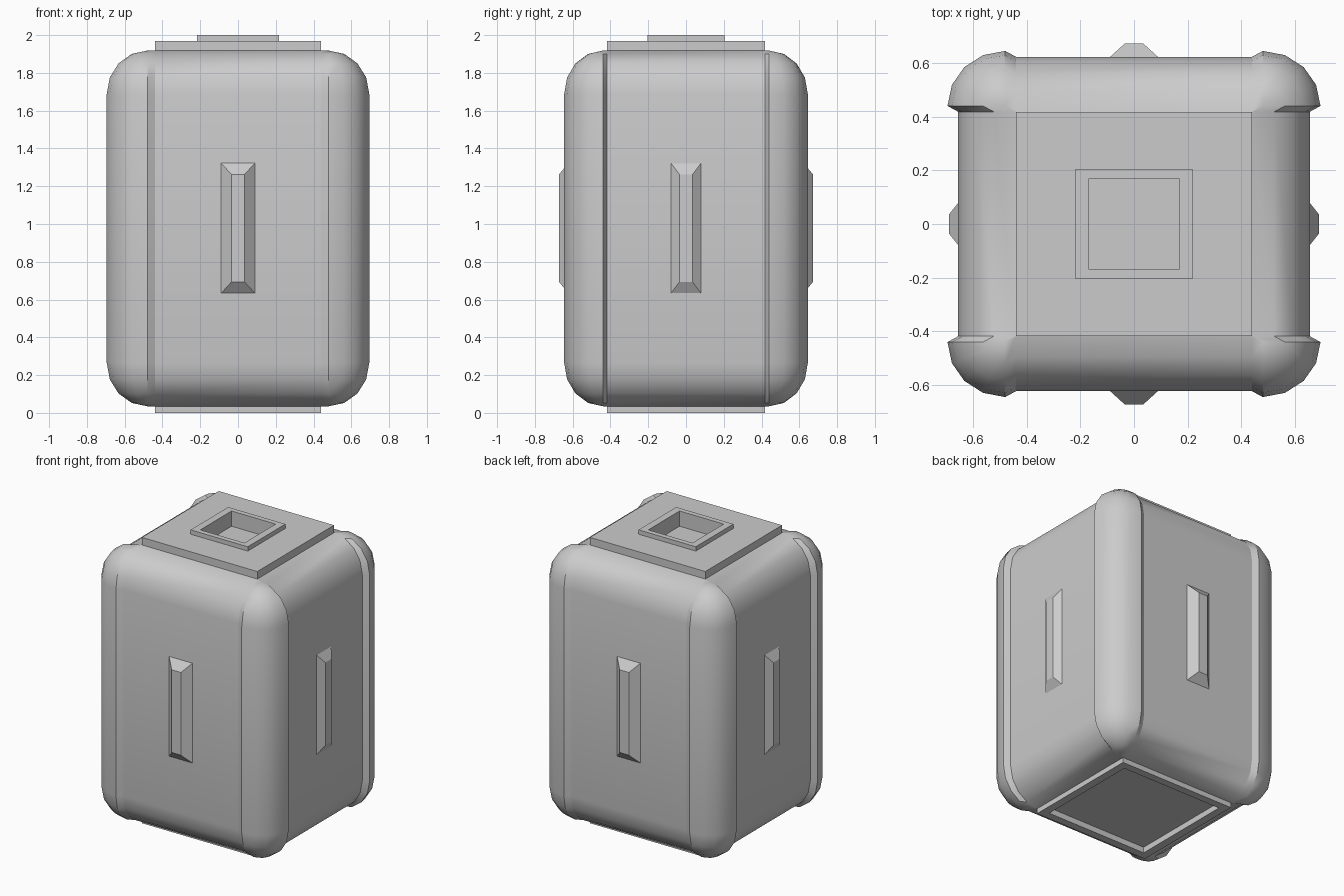
import bpy, bmesh
from math import sin, cos, pi, radians

if "Cube" in bpy.data.objects:
    bpy.data.objects.remove(bpy.data.objects["Cube"])

ARC = 4  # segments per rounded quarter
Z_LOW, Z_HIGH, R_Z = 0.035, 1.918, 0.23


def make_object(name, bm, smooth=False):
    bmesh.ops.remove_doubles(bm, verts=bm.verts, dist=1e-5)
    bmesh.ops.recalc_face_normals(bm, faces=bm.faces)
    mesh = bpy.data.meshes.new(name)
    bm.to_mesh(mesh)
    bm.free()
    ob = bpy.data.objects.new(name, mesh)
    bpy.context.collection.objects.link(ob)
    if smooth:
        bpy.ops.object.select_all(action='DESELECT')
        ob.select_set(True)
        bpy.context.view_layer.objects.active = ob
        bpy.ops.object.shade_smooth_by_angle(angle=radians(25))
    return ob


def rect_loft(name, rings, cap_start=False):
    """Skin rectangles given as (half_x, half_y, z) and cap the last one."""
    bm = bmesh.new()
    loops = [[bm.verts.new((sx * hx, sy * hy, z))
              for sx, sy in ((-1, -1), (1, -1), (1, 1), (-1, 1))] for hx, hy, z in rings]
    for a, b in zip(loops, loops[1:]):
        for i in range(4):
            j = (i + 1) % 4
            bm.faces.new((a[i], a[j], b[j], b[i]))
    bm.faces.new(loops[-1])
    if cap_start:
        bm.faces.new(loops[0][::-1])
    return make_object(name, bm)


# Body: vertical rounded profiles skinned round the four raised corner guards
def profile(px, py, dx, dy):
    low, high = Z_LOW + R_Z, Z_HIGH - R_Z
    pts = []
    for i in range(ARC + 1):
        t = pi / 2 * i / ARC
        pts.append((px + dx * sin(t), py + dy * sin(t), low - R_Z * cos(t)))
    return pts + [(x, y, high + low - z) for x, y, z in reversed(pts)]


corner = [profile(0.44, 0.418, 0.215, 0)]
for k in range(ARC + 1):
    a = pi / 2 * k / ARC
    corner.append(profile(0.48, 0.44, 0.215 * cos(a), 0.205 * sin(a)))
corner.append(profile(0.44, 0.418, 0, 0.205))

rows = []
for sx, sy in ((1, 1), (-1, 1), (-1, -1), (1, -1)):
    part = [[(x * sx, y * sy, z) for x, y, z in row] for row in corner]
    rows += part if sx * sy > 0 else part[::-1]

bm = bmesh.new()
grid = [[bm.verts.new(p) for p in row] for row in rows]
for r, row in enumerate(grid):
    nxt = grid[(r + 1) % len(grid)]
    for i in range(len(row) - 1):
        bm.faces.new((row[i], nxt[i], nxt[i + 1], row[i + 1]))
bmesh.ops.dissolve_degenerate(bm, dist=1e-5, edges=bm.edges)
make_object("body", bm, smooth=True)

# Top plate with raised collar and square socket
rect_loft("top_plate", [(0.44, 0.418, 1.915), (0.44, 0.418, 1.97), (0.218, 0.205, 1.97),
                        (0.218, 0.205, 2.0), (0.168, 0.17, 2.0), (0.168, 0.17, 1.895)])

# Base rim with shallow recess
rect_loft("base_rim", [(0.44, 0.418, 0.04), (0.44, 0.418, 0), (0.385, 0.365, 0),
                       (0.385, 0.365, 0.04)])

# Tapered grip bars on all four sides
sides = (("front", 0, 0.09, 0.622), ("right", 1, 0.08, 0.654),
         ("back", 2, 0.09, 0.622), ("left", 3, 0.08, 0.654))
for side, turn, half, dist in sides:
    bar = rect_loft(side + "_grip_bar", [(half, 0.345, -0.01), (half, 0.345, 0),
                                         (0.035, 0.285, 0.05 if turn % 2 == 0 else 0.036)],
                    cap_start=True)
    a = turn * pi / 2
    bar.rotation_euler = (pi / 2, 0, a)
    bar.location = (dist * sin(a), -dist * cos(a), 0.978)
